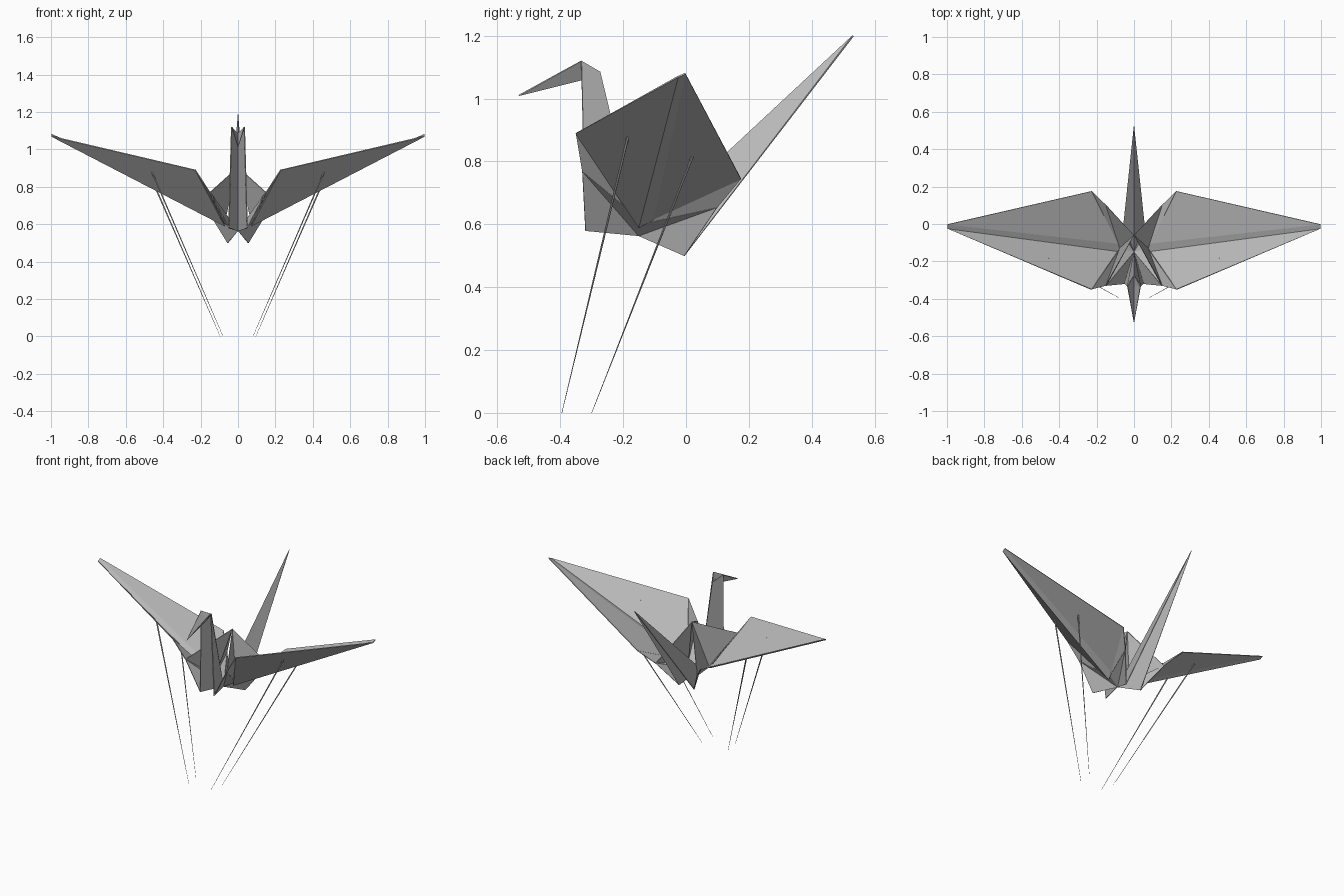
import bpy
from mathutils import Vector

if "Cube" in bpy.data.objects:
    bpy.data.objects.remove(bpy.data.objects["Cube"])

# One plain paper colour
paper = bpy.data.materials.new("grey_paper")
paper.use_nodes = True
GREY = (0.5, 0.5, 0.5, 1)
paper.diffuse_color = GREY
bsdf = paper.node_tree.nodes["Principled BSDF"]
bsdf.inputs["Base Color"].default_value = GREY
bsdf.inputs["Roughness"].default_value = 0.8

# Fold points on the model's left half
P = {
    "root": (0, -0.15, 0.565),
    "peak": (0, -0.06, 0.905),
    "hip": (0.075, -0.13, 0.605),
    "shoulder": (0.15, -0.33, 0.77),
    "rump": (0.15, 0.10, 0.655),
    "wing_front": (0.228, -0.35, 0.89),
    "wing_back": (0.228, 0.175, 0.745),
    "tip_front": (0.997, -0.025, 1.07),
    "tip_back": (0.997, -0.002, 1.08),
    "keel_front": (0.07, -0.15, 0.59),
    "keel_back": (0.085, -0.105, 0.615),
    "neck_base": (0.05, -0.32, 0.58),
    "nape": (0, -0.275, 1.085),
    "brow": (0.035, -0.333, 1.12),
    "chin": (0, -0.333, 1.06),
    "beak": (0, -0.532, 1.01),
    "tail_base": (0.055, -0.005, 0.5),
    "tail_tip": (0, 0.532, 1.2),
}


def sheet(name, *faces, thick=0.005):
    """Folded paper: the listed faces, mirrored over x and given thickness."""
    names = sorted({n for f in faces for n in f.split()})
    mesh = bpy.data.meshes.new(name)
    mesh.from_pydata([P[n] for n in names], [],
                     [[names.index(n) for n in f.split()] for f in faces])
    mesh.materials.append(paper)
    obj = bpy.data.objects.new(name, mesh)
    bpy.context.collection.objects.link(obj)
    mirror = obj.modifiers.new("mirror", "MIRROR")
    mirror.merge_threshold = 0.0005
    solid = obj.modifiers.new("paper_thickness", "SOLIDIFY")
    solid.thickness = thick
    solid.offset = 0
    return obj


# Wings: two leaves meeting at a narrow keel
sheet("wings",
      "wing_front tip_front keel_front",
      "keel_front tip_front tip_back keel_back",
      "keel_back tip_back wing_back")

# Hump on the back, open to the front and the rear
sheet("body_hump", "peak shoulder hip", "hip rump peak")

# Pleats between the hump and the wings
sheet("wing_pleats", "shoulder wing_front hip", "hip wing_back rump")

# Underside and the flaps around the neck and tail
sheet("belly", "hip shoulder root", "root rump hip")
sheet("lower_flaps", "shoulder neck_base root", "root tail_base rump")

# Neck, head and tail
sheet("neck", "root neck_base brow nape")
sheet("head", "brow beak chin", "nape brow chin", thick=0.004)
sheet("tail", "root tail_base tail_tip")


def string(name, top, bottom):
    """Fine cord tapering towards the ground."""
    a, b = Vector(top), Vector(bottom)
    bpy.ops.mesh.primitive_cone_add(
        vertices=6, radius1=0.0008, radius2=0.0045, depth=(a - b).length,
        location=(a + b) / 2,
        rotation=(a - b).to_track_quat("Z", "Y").to_euler())
    obj = bpy.context.object
    obj.name = name
    obj.data.materials.append(paper)


for side, label in ((1, "left"), (-1, "right")):
    string(label + "_front_string", (side * 0.46, -0.185, 0.878), (side * 0.08, -0.395, 0))
    string(label + "_back_string", (side * 0.45, 0.02, 0.815), (side * 0.095, -0.30, 0))
